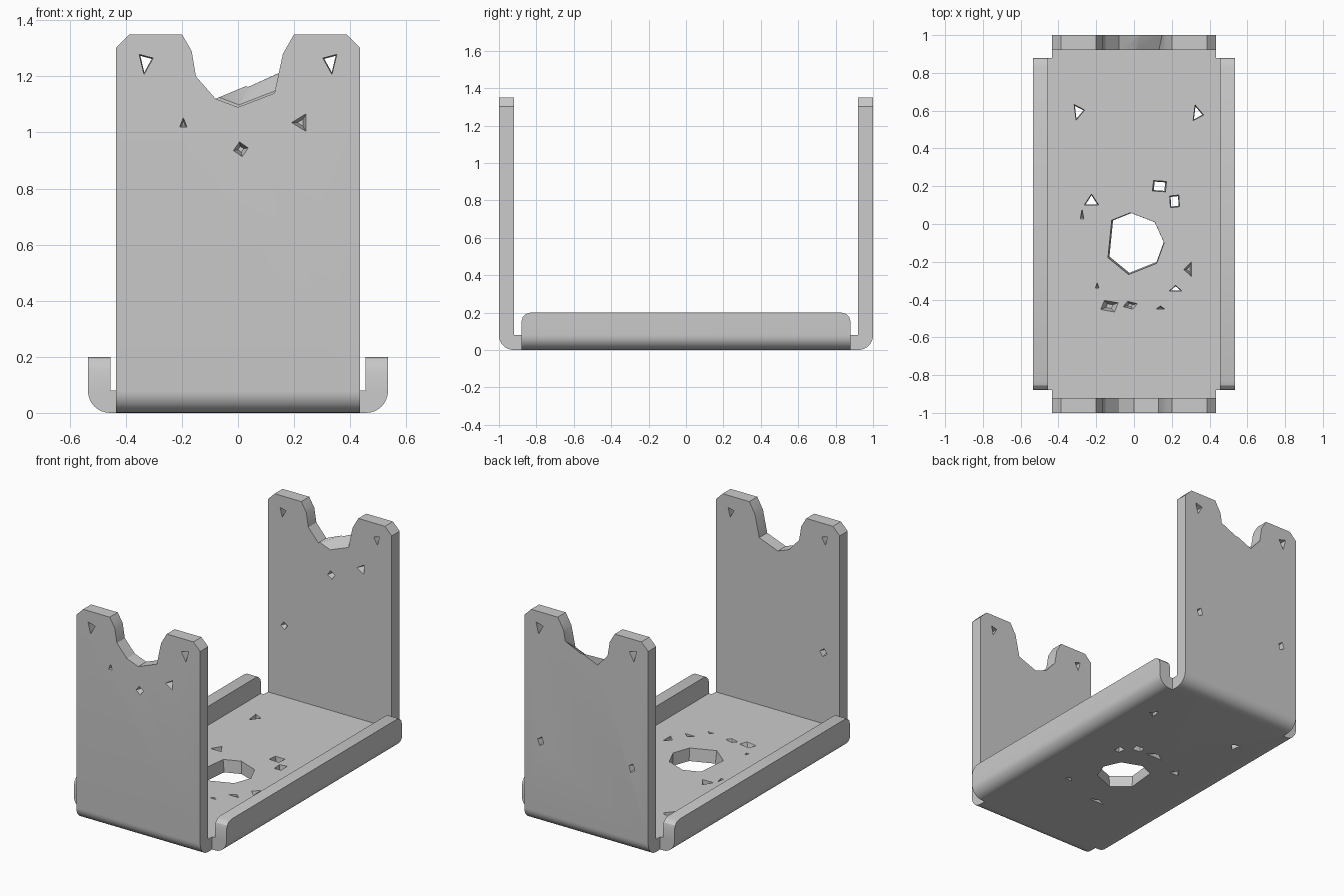
import bpy, bmesh, math

if "Cube" in bpy.data.objects:
    bpy.data.objects.remove(bpy.data.objects["Cube"], do_unlink=True)

T = 0.08                      # sheet thickness
HALF_WIDTH, HALF_LENGTH = 0.435, 1.0
WALL_TOP = 1.35

metal = bpy.data.materials.new("grey metal")
metal.use_nodes = True
GREY = (0.6, 0.6, 0.6, 1)
metal.diffuse_color = GREY
metal.node_tree.nodes["Principled BSDF"].inputs["Base Color"].default_value = GREY


def finish(bm, name):
    bmesh.ops.recalc_face_normals(bm, faces=bm.faces)
    mesh = bpy.data.meshes.new(name)
    bm.to_mesh(mesh)
    bm.free()
    mesh.materials.append(metal)
    obj = bpy.data.objects.new(name, mesh)
    bpy.context.collection.objects.link(obj)
    return obj


def loft(bm, first, second):
    """Closed solid between two rings of equal length."""
    a = [bm.verts.new(p) for p in first]
    b = [bm.verts.new(p) for p in second]
    bm.faces.new(a)
    bm.faces.new(b[::-1])
    for i in range(len(a)):
        j = (i + 1) % len(a)
        bm.faces.new((a[i], b[i], b[j], a[j]))


def round_edges(bm, test, width, segments):
    edges = [e for e in bm.edges if all(test(v.co) for v in e.verts)]
    bmesh.ops.bevel(bm, geom=edges, offset=width, segments=segments,
                    profile=0.5, affect='EDGES')


def channel(name, half_span, top, half_depth, place, corner, steps):
    """Bent U of sheet metal; place maps (span, height, depth) to space."""
    s, i = half_span, half_span - T
    ring = [(-s, 0), (s, 0), (s, top), (i, top), (i, T), (-i, T), (-i, top), (-s, top)]
    bm = bmesh.new()
    loft(bm, [place(u, v, -half_depth) for u, v in ring],
         [place(u, v, half_depth) for u, v in ring])
    span_axis = 0 if place(1, 0, 0)[0] else 1
    depth_axis = 1 - span_axis
    # Trimmed upper corners
    for side in (-1, 1):
        for end in (-1, 1):
            round_edges(bm, lambda c: abs(c.z - top) < 1e-4
                        and c[span_axis] * side > i - 1e-4
                        and abs(c[depth_axis] - end * half_depth) < 1e-4, corner, steps)
    # Rounded bends
    for side in (-1, 1):
        round_edges(bm, lambda c: abs(c.z) < 1e-4
                    and abs(c[span_axis] - side * s) < 1e-4, T * 0.98, 8)
    return finish(bm, name)


def apply_boolean(target, tool, operation):
    tool.hide_render = True
    mod = target.modifiers.new(operation.lower(), 'BOOLEAN')
    mod.operation, mod.solver, mod.object = operation, 'EXACT', tool
    graph = bpy.context.evaluated_depsgraph_get()
    mesh = bpy.data.meshes.new_from_object(target.evaluated_get(graph))
    target.modifiers.clear()
    target.data = mesh
    bpy.data.objects.remove(tool, do_unlink=True)


# Main body with two tall end walls, and the two low side flanges
bracket = channel("bracket", HALF_LENGTH, WALL_TOP, HALF_WIDTH,
                  lambda u, v, d: (d, u, v), 0.048, 1)
flanges = channel("side_flanges", 0.535, 0.2, 0.88,
                  lambda u, v, d: (u, d, v), 0.05, 3)
apply_boolean(bracket, flanges, 'UNION')

cutters = bmesh.new()


def wall(u, v, level):
    return (u, level, v)


def floor(u, v, level):
    return (u, v, level)


def polygon(u, v, w, h, sides, turn):
    angles = [math.radians(turn) + math.tau * k / sides for k in range(sides)]
    return [(u + w * math.cos(a), v + h * math.sin(a)) for a in angles]


def hole(place, surface, inward, shape, depth):
    """Tapered pit; a depth greater than the sheet makes a through hole."""
    u, v = shape[:2]
    taper = 0.75 if depth > T else 0.35
    outer = polygon(*shape)
    inner = [(u + (p - u) * taper, v + (q - v) * taper) for p, q in outer]
    start, end = surface - inward * 0.01, surface + inward * depth
    loft(cutters, [place(p, q, start) for p, q in outer],
         [place(p, q, end) for p, q in inner])


# Cradle notches in the top of both walls
side_left = [(-0.2, 1.35), (-0.165, 1.29), (-0.15, 1.2), (-0.08, 1.12)]
side_right = [(0.13, 1.14), (0.16, 1.28), (0.2, 1.35)]
lid = [(0.2, 1.5), (-0.2, 1.5)]
cradle = side_left + [(0, 1.09)] + side_right + lid
slanted = side_left + [(0.04, 1.17), (0.15, 1.22)] + side_right[1:] + lid
loft(cutters, [wall(u, v, -1.1) for u, v in cradle],
     [wall(u, v, -0.8) for u, v in cradle])
loft(cutters, [wall(u, v, 0.91) for u, v in cradle],
     [wall(u, v, 1.01) for u, v in slanted])

# Through holes near the wall tops
for side in (-1, 1):
    shape = (side * 0.33, 1.25, 0.03, 0.045, 3, 90 + side * 70)
    hole(wall, -1, 1, shape, 0.1)
    hole(wall, 1, -1, shape, 0.1)
    # Lower pits of the back wall
    hole(wall, 1, -1, (side * 0.32, 0.53, 0.025, 0.035, 4, 20), 0.05)
hole(wall, 1 - T, 1, (-0.32, 0.53, 0.03, 0.03, 4, 10), 0.025)
hole(wall, T - 1, -1, (-0.32, 0.53, 0.03, 0.03, 4, 10), 0.05)

# Pits below the cradles
for shape in [(0.01, 0.94, 0.03, 0.03, 4, 10), (0.225, 1.035, 0.038, 0.04, 3, 60)]:
    hole(wall, -1, 1, shape, 0.05)
    hole(wall, 1 - T, 1, shape, 0.05)
hole(wall, -1, 1, (-0.195, 1.03, 0.017, 0.025, 3, 90), 0.05)

# Large floor opening
opening = [(-0.12, 0.02), (-0.02, 0.06), (0.11, 0.01), (0.16, -0.1),
           (0.12, -0.21), (-0.03, -0.27), (-0.14, -0.18)]
loft(cutters, [floor(u, v, 0.1) for u, v in opening],
     [floor(u * 0.95 + 0.005, v * 0.95, -0.02) for u, v in opening])

# Through holes of the floor
for shape in [(-0.295, 0.595, 0.035, 0.05, 3, 130), (0.335, 0.585, 0.035, 0.05, 3, 110),
              (0.135, 0.2, 0.05, 0.04, 4, 40), (0.215, 0.12, 0.035, 0.045, 4, 50),
              (-0.225, 0.12, 0.045, 0.04, 3, 90), (0.22, -0.345, 0.04, 0.02, 3, 90)]:
    hole(floor, T, -1, shape, 0.1)

# Blind floor pits, on top and underneath
for shape in [(-0.275, 0.045, 0.012, 0.04, 3, 90), (0.29, -0.24, 0.03, 0.05, 3, 60),
              (-0.195, -0.33, 0.012, 0.02, 3, 90), (0.14, -0.445, 0.03, 0.012, 3, 90),
              (-0.13, -0.435, 0.06, 0.04, 4, 30), (-0.02, -0.43, 0.045, 0.025, 4, 20)]:
    hole(floor, T, -1, shape, 0.05)
hole(floor, 0, 1, (-0.08, -0.44, 0.08, 0.025, 3, 90), 0.02)
hole(floor, 0, 1, (0.0, 0.2, 0.08, 0.03, 3, 90), 0.05)

apply_boolean(bracket, finish(cutters, "hole_cutters"), 'DIFFERENCE')

# Merge leftover coplanar faces, then shade bends smoothly
bm = bmesh.new()
bm.from_mesh(bracket.data)
bmesh.ops.remove_doubles(bm, verts=bm.verts, dist=1e-4)
bmesh.ops.dissolve_limit(bm, angle_limit=0.01, verts=bm.verts, edges=bm.edges)
bm.to_mesh(bracket.data)
bm.free()
bpy.ops.object.select_all(action='DESELECT')
bracket.select_set(True)
bpy.context.view_layer.objects.active = bracket
bpy.ops.object.shade_smooth_by_angle(angle=math.radians(25))
